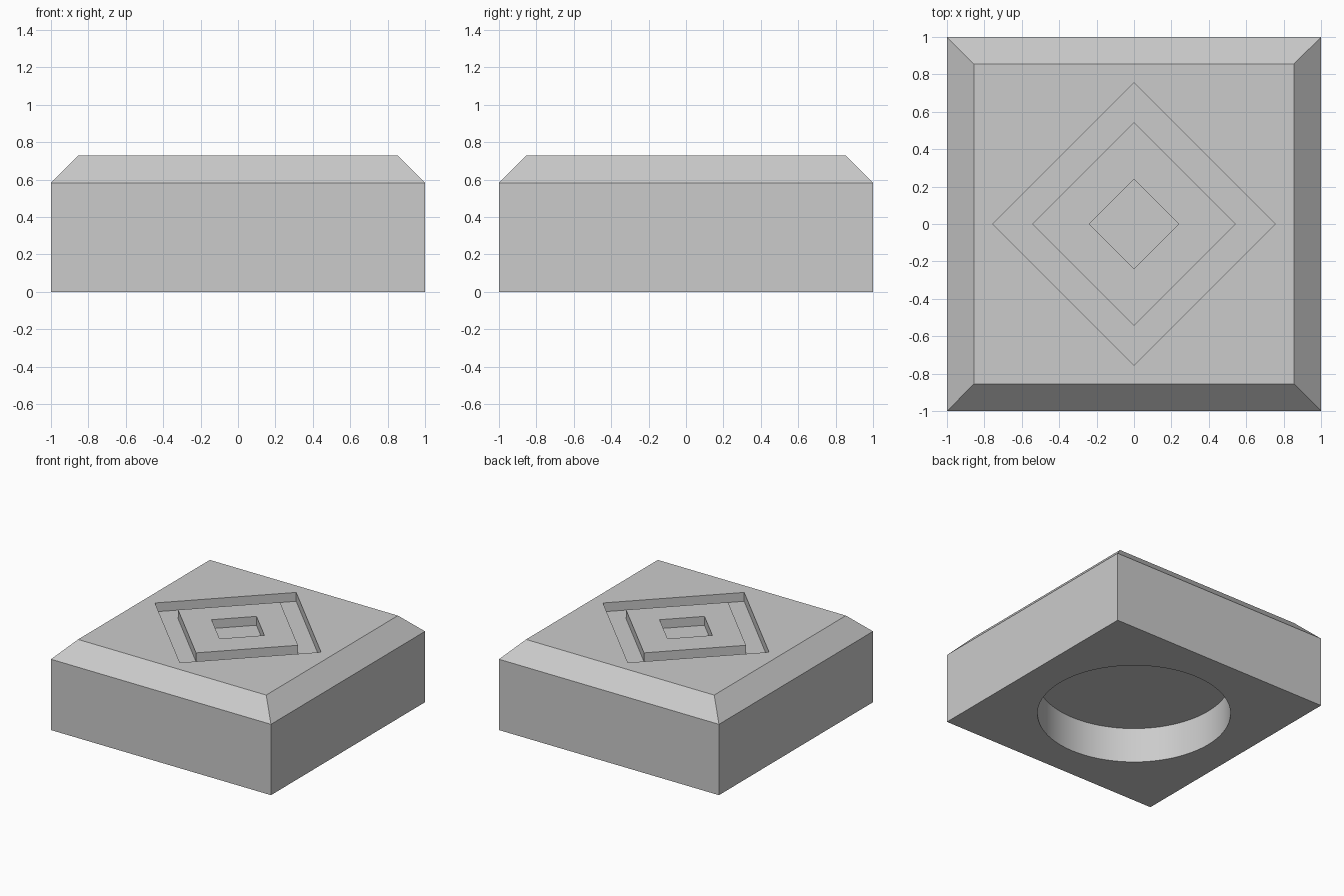
import bpy, bmesh, math

cube = bpy.data.objects.get("Cube")
if cube:
    bpy.data.objects.remove(cube, do_unlink=True)

grey = bpy.data.materials.new("light_grey")
grey.use_nodes = True
colour = (0.6, 0.6, 0.6, 1)
grey.diffuse_color = colour
grey.node_tree.nodes["Principled BSDF"].inputs["Base Color"].default_value = colour


def turned_solid(name, profile, sides, start=0.0, ring=False):
    """Sweep (radius, height) points round z; either capped or a closed ring."""
    bm = bmesh.new()
    loops = []
    for r, z in profile:
        angles = [start + math.tau * i / sides for i in range(sides)]
        loops.append([bm.verts.new((r * math.cos(a), r * math.sin(a), z)) for a in angles])
    pairs = list(zip(loops, loops[1:]))
    if ring:
        pairs.append((loops[-1], loops[0]))
    else:
        bm.faces.new(loops[0])
        bm.faces.new(loops[-1])
    for low, high in pairs:
        for i in range(sides):
            j = (i + 1) % sides
            bm.faces.new((low[i], low[j], high[j], high[i]))
    bmesh.ops.recalc_face_normals(bm, faces=bm.faces)
    mesh = bpy.data.meshes.new(name)
    bm.to_mesh(mesh)
    bm.free()
    mesh.materials.append(grey)
    obj = bpy.data.objects.new(name, mesh)
    bpy.context.collection.objects.link(obj)
    return obj


TOP, SHOULDER, BEVEL, DEPTH = 0.728, 0.582, 0.145, 0.073
diag = math.sqrt(2)
floor, above = TOP - DEPTH, TOP + 0.1

# Square block with a chamfered top
block = turned_solid("block", [(diag, 0), (diag, SHOULDER), (diag * (1 - BEVEL), TOP)],
                     4, math.pi / 4)

# Cutters: diamond groove, diamond pocket and round socket underneath
cutters = [
    turned_solid("groove_cutter", [(0.755, floor), (0.755, above), (0.545, above), (0.545, floor)],
                 4, ring=True),
    turned_solid("pocket_cutter", [(0.24, floor), (0.24, above)], 4),
    turned_solid("socket_cutter", [(0.727, -0.1), (0.727, 0.29)], 96),
]
for cutter in cutters:
    cutter.hide_render = True
    cut = block.modifiers.new(cutter.name, 'BOOLEAN')
    cut.operation = 'DIFFERENCE'
    cut.solver = 'EXACT'
    cut.object = cutter

# Apply the cuts and drop the cutters
graph = bpy.context.evaluated_depsgraph_get()
result = bpy.data.meshes.new_from_object(block.evaluated_get(graph))
block.modifiers.clear()
block.data = result
for cutter in cutters:
    bpy.data.objects.remove(cutter, do_unlink=True)

# Smooth socket wall, sharp edges elsewhere
bpy.ops.object.select_all(action='DESELECT')
block.select_set(True)
bpy.context.view_layer.objects.active = block
bpy.ops.object.shade_smooth_by_angle(angle=math.radians(30))
